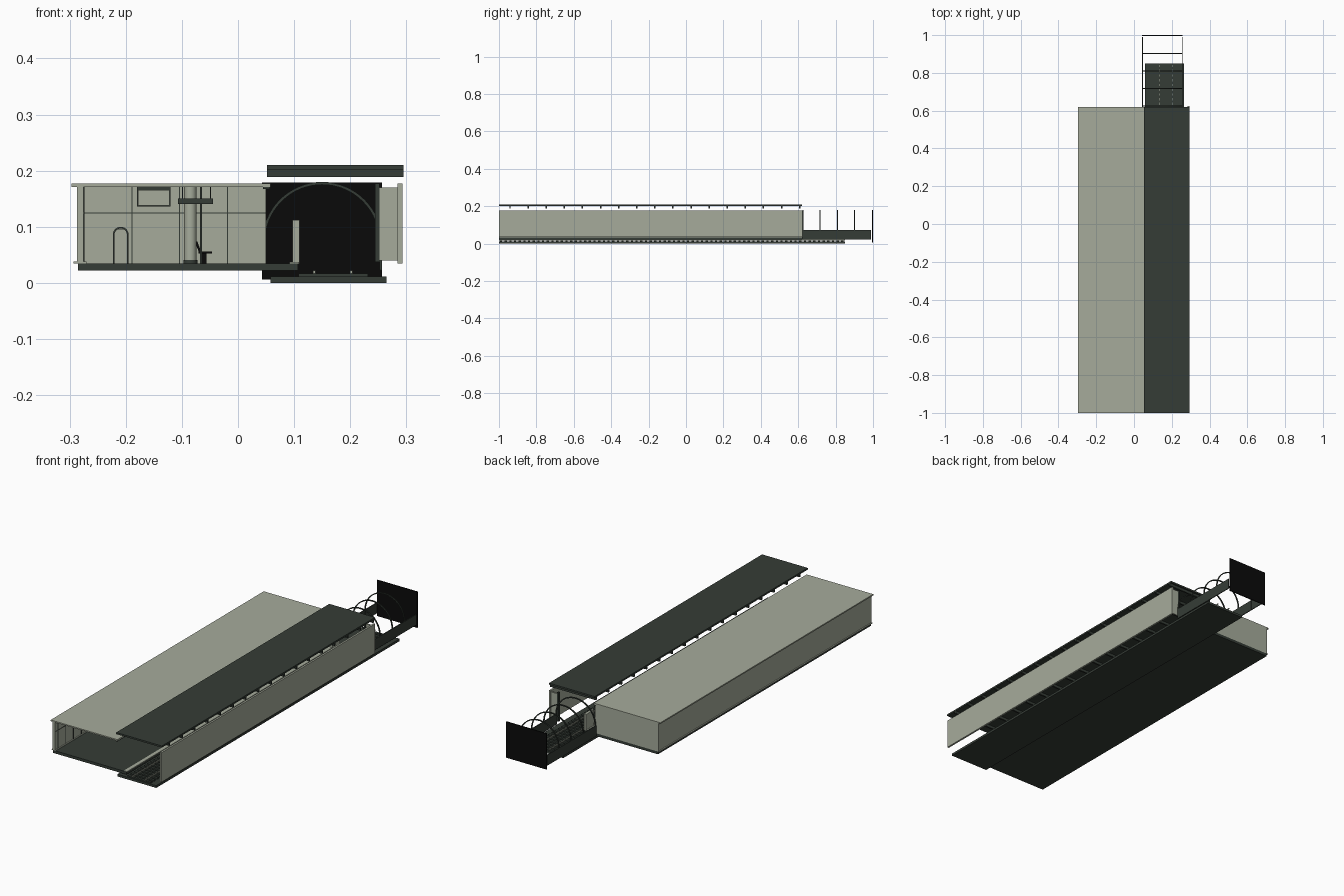
import bpy, bmesh, math
from mathutils import Matrix, Vector

cube = bpy.data.objects.get("Cube")
if cube:
    bpy.data.objects.remove(cube, do_unlink=True)


def material(name, rgb):
    m = bpy.data.materials.new(name)
    m.use_nodes = True
    m.diffuse_color = (*rgb, 1)
    m.node_tree.nodes["Principled BSDF"].inputs["Base Color"].default_value = (*rgb, 1)
    return m


PALE = material("pale_grey_green", (0.38, 0.41, 0.33))
DARK = material("dark_green_grey", (0.036, 0.046, 0.037))
BLACK = material("near_black", (0.003, 0.003, 0.003))
FRONT, END = -1.0, 0.62


def finish(name, bm, mat, smooth=False):
    bmesh.ops.recalc_face_normals(bm, faces=bm.faces)
    mesh = bpy.data.meshes.new(name)
    bm.to_mesh(mesh)
    bm.free()
    mesh.materials.append(mat)
    ob = bpy.data.objects.new(name, mesh)
    bpy.context.collection.objects.link(ob)
    if smooth:
        bpy.ops.object.select_all(action="DESELECT")
        ob.select_set(True)
        bpy.context.view_layer.objects.active = ob
        bpy.ops.object.shade_smooth_by_angle()
    return ob


def boxes(name, mat, *ranges):
    """Boxes given as (x0, x1, y0, y1, z0, z1), joined in one object."""
    bm = bmesh.new()
    for x0, x1, y0, y1, z0, z1 in ranges:
        centre = Vector((x0 + x1, y0 + y1, z0 + z1)) / 2
        bmesh.ops.create_cube(bm, size=1, matrix=Matrix.Translation(centre)
                              @ Matrix.Diagonal((x1 - x0, y1 - y0, z1 - z0, 1)))
    return finish(name, bm, mat)


def cylinders(name, mat, radius, z0, z1, spots):
    bm = bmesh.new()
    for x, y in spots:
        bmesh.ops.create_cone(bm, cap_ends=True, segments=20, radius1=radius, radius2=radius,
                              depth=z1 - z0, matrix=Matrix.Translation((x, y, (z0 + z1) / 2)))
    return finish(name, bm, mat, True)


def steps(start, stop, step):
    return [start + i * step for i in range(int((stop - start) / step + 1.001))]


# Platform hall shell
boxes("platform_slab", DARK, (-0.285, 0.107, FRONT, END, 0.022, 0.035))
boxes("platform_edge_strip", PALE, (0.092, 0.109, FRONT, END, 0.034, 0.037))
boxes("platform_ceiling", PALE, (-0.297, 0.058, FRONT, END, 0.171, 0.177))
boxes("ceiling_edge_beam", DARK, (0.045, 0.057, FRONT, END, 0.167, 0.171))
boxes("platform_side_wall", PALE, (-0.287, -0.275, FRONT, END, 0.035, 0.171))
boxes("platform_end_wall", PALE, (-0.275, 0.05, 0.61, END, 0.035, 0.171))
boxes("wall_skirting", PALE, (-0.293, -0.27, FRONT, END, 0.035, 0.038))

# Panel seams on the inner wall faces
boxes("side_wall_seams", DARK, (-0.275, -0.2735, FRONT, 0.61, 0.1235, 0.1255),
      *[(-0.275, -0.2735, y, y + 0.004, 0.038, 0.171) for y in steps(-0.98, 0.58, 0.06)])
boxes("end_wall_seams", DARK, (-0.275, 0.05, 0.6085, 0.61, 0.1235, 0.1255),
      *[(x, x + 0.002, 0.6085, 0.61, 0.035, 0.171) for x in steps(-0.19, -0.02, 0.085)])

# Platform furniture
rows = steps(-0.55, 0.45, 0.25)
cylinders("platform_columns", PALE, 0.011, 0.035, 0.171, [(-0.085, y) for y in rows])
cylinders("column_collars", DARK, 0.0125, 0.035, 0.041, [(-0.085, y) for y in rows])
boxes("column_conduits", DARK, *[(-0.068, -0.064, y, y + 0.004, 0.035, 0.171) for y in rows])
boxes("hanging_signs", DARK, *[(-0.107, -0.045, y - 0.02, y - 0.015, 0.141, 0.15) for y in rows])
boxes("sign_rods", DARK, *[(x, x + 0.002, y - 0.019, y - 0.017, 0.15, 0.171)
                           for y in rows for x in (-0.1, -0.05)])
boxes("notice_board", PALE, (-0.178, -0.122, 0.3, 0.305, 0.138, 0.166))
boxes("notice_board_frame", DARK, (-0.18, -0.12, 0.305, 0.308, 0.136, 0.171))

# Seats: base, seat pad and leaning back
for i, y in enumerate(rows):
    boxes("seat_base", BLACK, (-0.066, -0.056, y + 0.05, y + 0.1, 0.035, 0.052))
    boxes("seat_pad", BLACK, (-0.07, -0.046, y + 0.04, y + 0.11, 0.052, 0.056))
    back = boxes("seat_back", BLACK, (-0.002, 0.002, y + 0.04, y + 0.11, 0, 0.022))
    back.location = (-0.067, 0, 0.053)
    back.rotation_euler.y = -0.35


def arch(name, mat, x, z, r_out, r_in, foot, y, depth, sides=32):
    """Half-ring with straight legs down to foot, extruded along y."""
    def outline(r):
        arc = [(x + r * math.cos(math.pi * i / sides), z + r * math.sin(math.pi * i / sides))
               for i in range(sides + 1)]
        return [(x + r, foot)] + arc + [(x - r, foot)]
    bm = bmesh.new()
    outer, inner = [[bm.verts.new((px, y, pz)) for px, pz in outline(r)] for r in (r_out, r_in)]
    faces = [bm.faces.new((outer[i], outer[i + 1], inner[i + 1], inner[i]))
             for i in range(len(outer) - 1)]
    ext = bmesh.ops.extrude_face_region(bm, geom=faces)
    moved = [v for v in ext["geom"] if isinstance(v, bmesh.types.BMVert)]
    bmesh.ops.translate(bm, vec=(0, depth, 0), verts=moved)
    return finish(name, bm, mat, True)


# Ticket gate with rounded top
boxes("gate_body", PALE, (-0.22, -0.198, 0.2, 0.24, 0.035, 0.095))
arch("gate_frame", DARK, -0.209, 0.086, 0.014, 0.011, 0.035, 0.195, 0.05, 12)

# Track-side wall with its closing panel
boxes("track_wall", PALE, (0.284, 0.293, FRONT, END + 0.004, 0.035, 0.177))
boxes("track_wall_end_panel", PALE, (0.252, 0.286, 0.612, END, 0.04, 0.17))
boxes("track_wall_end_post", DARK, (0.244, 0.252, 0.61, END, 0.037, 0.177))
boxes("platform_end_barrier", PALE, (0.097, 0.11, 0.56, END, 0.035, 0.112))

# Track roof on cross ribs
boxes("track_roof", DARK, (0.052, 0.295, FRONT, END, 0.202, 0.21))
boxes("roof_ribs", DARK, *[(0.052, 0.295, y, y + 0.008, 0.189, 0.202)
                           for y in steps(-0.945, 0.605, 0.0968)])

# Track bed, sleepers and rails
boxes("track_bed", DARK, (0.058, 0.265, FRONT, 0.85, 0, 0.011))
boxes("sleepers", DARK, *[(0.108, 0.232, y, y + 0.012, 0.011, 0.017)
                          for y in steps(-0.995, 0.835, 0.025)])
boxes("rails", PALE, *[(x - 0.002, x + 0.002, FRONT, 0.85, 0.017, 0.022)
                       for x in (0.136, 0.202)])

# Tunnel: low side walls, hoops and dark closing panel
boxes("tunnel_side_walls", DARK, *[(x, x + 0.004, END, 0.99, 0.022, 0.073)
                                   for x in (0.043, 0.253)])
for y in steps(0.622, 0.99, 0.0925):
    arch("tunnel_hoop", DARK, 0.15, 0.073, 0.107, 0.102, 0.024, y, 0.005)
boxes("tunnel_end_panel", BLACK, (0.043, 0.257, 0.995, 1.0, 0.006, 0.179))
